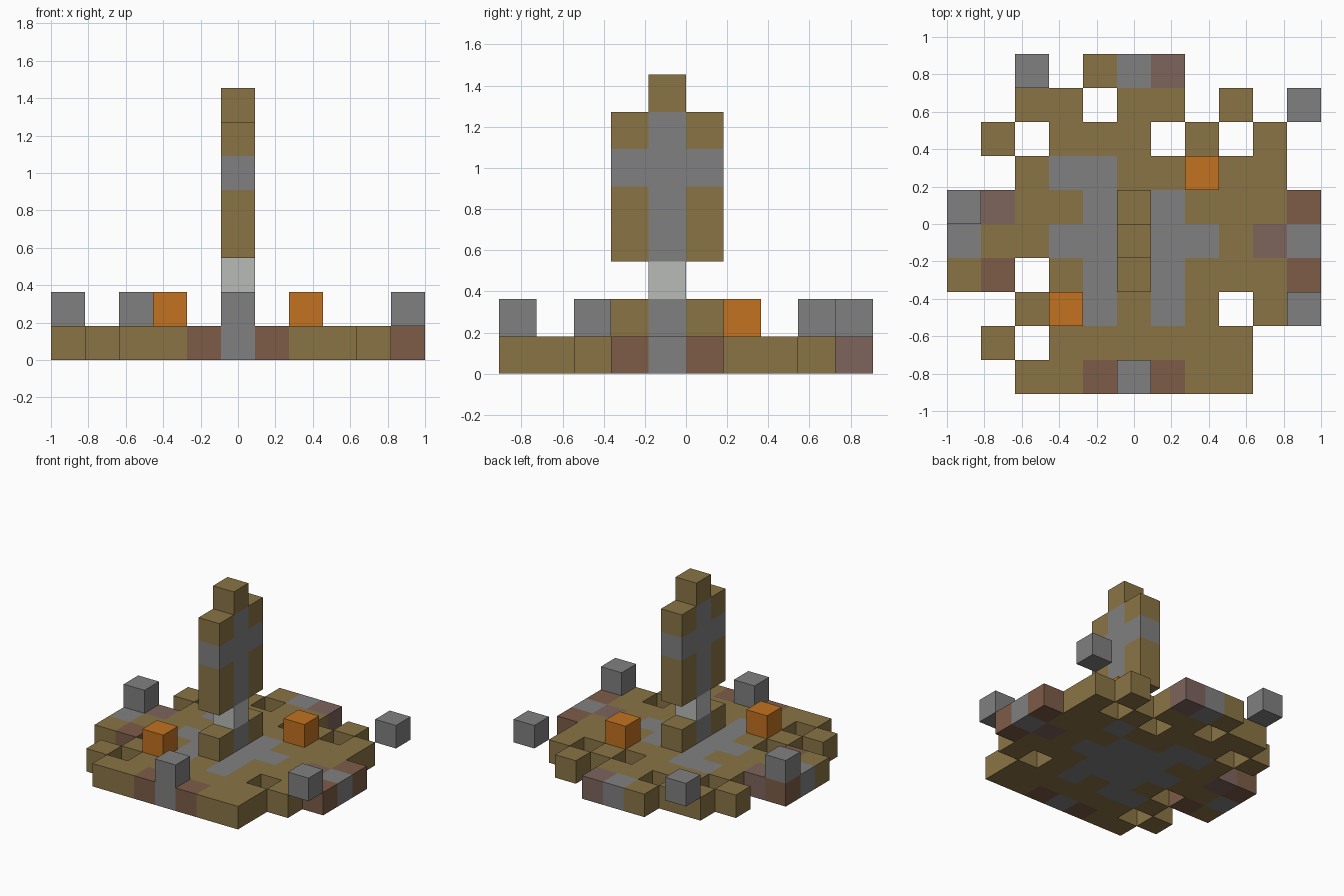
import bpy
import bmesh
from mathutils import Vector

cube = bpy.data.objects.get("Cube")
if cube:
    bpy.data.objects.remove(cube, do_unlink=True)

CELL = 2 / 11
COLS, ROWS = 11, 10


# Colours, keyed by the letters used in the block plans
def linear(c):
    c /= 255
    return c / 12.92 if c <= 0.04045 else ((c + 0.055) / 1.055) ** 2.4


def make_material(name, *rgb):
    m = bpy.data.materials.new(name)
    m.use_nodes = True
    colour = [linear(c) for c in rgb] + [1]
    m.diffuse_color = colour
    bsdf = next(n for n in m.node_tree.nodes if n.type == 'BSDF_PRINCIPLED')
    bsdf.inputs["Base Color"].default_value = colour
    bsdf.inputs["Roughness"].default_value = 0.9
    return m


MATERIALS = {
    "b": make_material("ochre brown", 138, 116, 69),
    "g": make_material("stone grey", 128, 128, 128),
    "r": make_material("red brown", 125, 92, 72),
    "m": make_material("mauve brown", 125, 100, 92),
    "o": make_material("orange", 194, 114, 33),
    "l": make_material("light grey", 184, 187, 185),
}
KEYS = list(MATERIALS)

# Base plan, back row first, one letter per block
BASE_PLAN = [
    "....bgm....",
    "..bb.bb.b..",
    ".b.bbb.b.b.",
    "..bggbbgbb.",
    "rmbbgggbbbr",
    "gbbggggg" + "bmg",
    "br.bgggbbbr",
    "..bggbgb.b.",
    ".b.bbbbbb..",
    "..bbrgrbb..",
]
base = {(x, ROWS - 1 - i, 0): k
        for i, row in enumerate(BASE_PLAN)
        for x, k in enumerate(row) if k != "."}

# Upright slab in the middle column, top level first, front to back
SLAB_PLAN = [".b.", "bgb", "ggg", "bgb", "bgb"]
slab = {(5, 3 + j, 7 - i): k
        for i, row in enumerate(SLAB_PLAN)
        for j, k in enumerate(row) if k != "."}

# Each part is a set of blocks at (column, row, level)
PARTS = {
    "base_platform": base,
    "pedestal": {(5, 3, 1): "b", (5, 4, 1): "g", (5, 5, 1): "b"},
    "light_neck": {(5, 4, 2): "l"},
    "upright_slab": slab,
    "orange_block_left": {(7, 6, 1): "o"},
    "orange_block_right": {(3, 2, 1): "o"},
    "stone_block_front": {(5, 0, 1): "g"},
    "stone_block_right": {(0, 5, 1): "g"},
    "stone_block_back": {(2, 9, 1): "g"},
    "stone_block_left_front": {(10, 2, 1): "g"},
    "stone_block_left_back": {(10, 8, 1): "g"},
}
OCCUPIED = set().union(*PARTS.values())


def add_part(name, blocks):
    """Make one mesh from blocks, leaving out faces that touch a neighbour."""
    bm = bmesh.new()
    for cell, key in blocks.items():
        centre = Vector((cell[0] - (COLS - 1) / 2,
                         cell[1] - (ROWS - 1) / 2,
                         cell[2] + 0.5)) * CELL
        for axis in range(3):
            for sign in (-1, 1):
                beside = list(cell)
                beside[axis] += sign
                if tuple(beside) in OCCUPIED:
                    continue
                n, u, v = Vector(), Vector(), Vector()
                n[axis] = sign
                u[(axis + 1) % 3] = 1
                v[(axis + 2) % 3] = sign
                corners = (n - u - v, n + u - v, n + u + v, n - u + v)
                face = bm.faces.new([bm.verts.new(centre + c * CELL / 2)
                                     for c in corners])
                face.material_index = KEYS.index(key)
    bmesh.ops.remove_doubles(bm, verts=bm.verts, dist=0.0001)
    mesh = bpy.data.meshes.new(name)
    for m in MATERIALS.values():
        mesh.materials.append(m)
    bm.to_mesh(mesh)
    bm.free()
    bpy.context.collection.objects.link(bpy.data.objects.new(name, mesh))


for part_name, part_blocks in PARTS.items():
    add_part(part_name, part_blocks)
